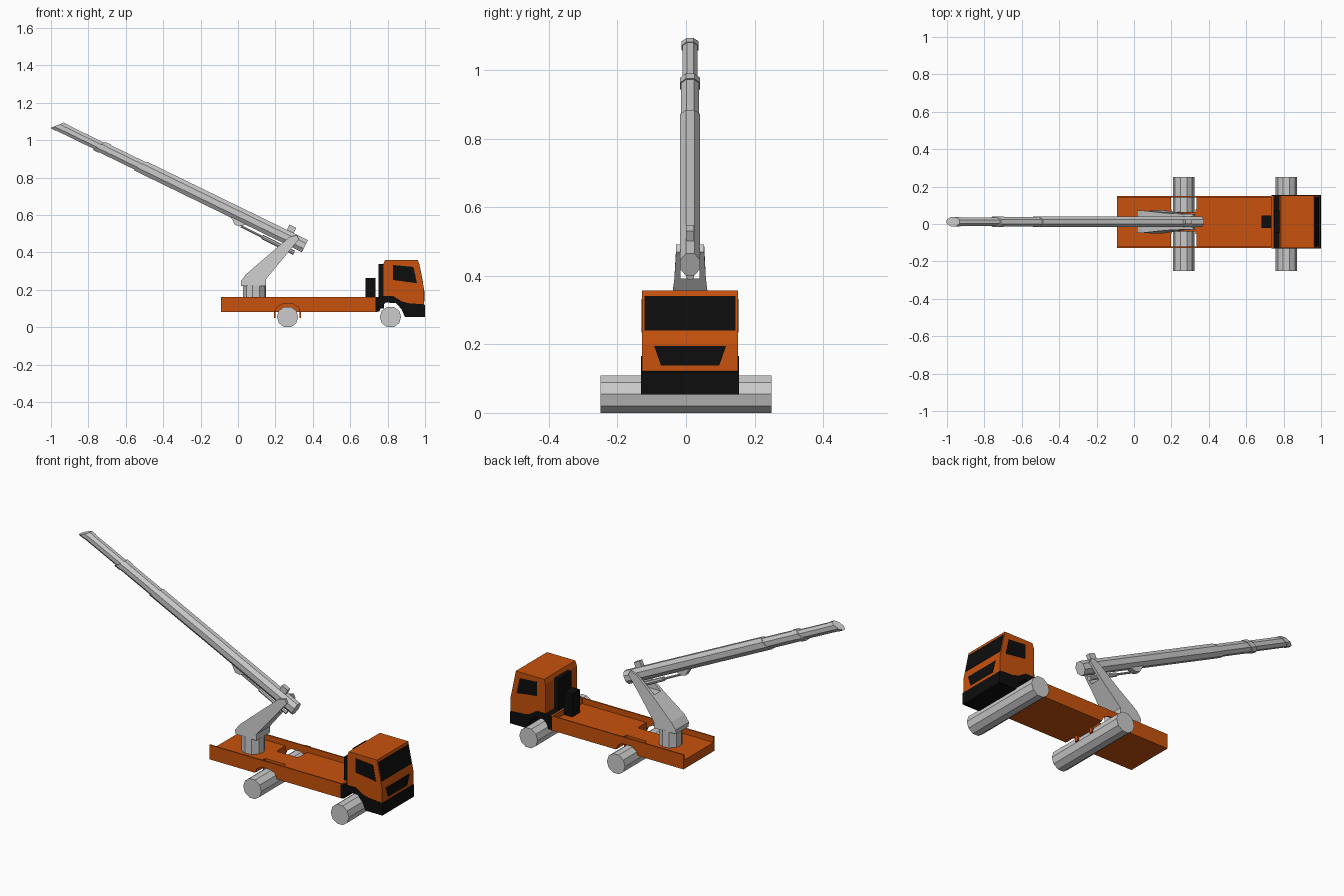
import bpy, bmesh
from math import cos, sin, pi
from mathutils import Vector

if "Cube" in bpy.data.objects:
    bpy.data.objects.remove(bpy.data.objects["Cube"])

C = 0.012  # y of the truck's centre line


def material(name, rgb):
    m = bpy.data.materials.new(name)
    m.diffuse_color = (*rgb, 1)
    m.use_nodes = True
    m.node_tree.nodes["Principled BSDF"].inputs["Base Color"].default_value = m.diffuse_color
    return m


ORANGE = material("orange_paint", (0.58, 0.085, 0.004))
BLACK = material("black_trim", (0.004, 0.004, 0.004))


def loft(name, a, b, mat=None):
    """Closed solid between two matching loops of points."""
    bm = bmesh.new()
    va = [bm.verts.new(p) for p in a]
    vb = [bm.verts.new(p) for p in b]
    n = len(a)
    bm.faces.new(va)
    bm.faces.new(vb[::-1])
    for i in range(n):
        j = (i + 1) % n
        bm.faces.new((va[i], vb[i], vb[j], va[j]))
    bmesh.ops.recalc_face_normals(bm, faces=bm.faces)
    me = bpy.data.meshes.new(name)
    bm.to_mesh(me)
    bm.free()
    ob = bpy.data.objects.new(name, me)
    bpy.context.collection.objects.link(ob)
    if mat:
        me.materials.append(mat)
    return ob


def side_prism(name, pts, y0, y1, mat=None):
    """Extrude an xz profile between two offsets from the centre line."""
    return loft(name, [(x, C + y0, z) for x, z in pts],
                [(x, C + y1, z) for x, z in pts], mat)


def box(name, x0, x1, y0, y1, z0, z1, mat=None):
    return side_prism(name, [(x0, z0), (x1, z0), (x1, z1), (x0, z1)], y0, y1, mat)


def rod(name, p, q, r, n=10, mat=None):
    p, q = Vector(p), Vector(q)
    d = (q - p).normalized()
    u = d.orthogonal().normalized()
    v = d.cross(u)
    ring = [r * (u * cos(2 * pi * i / n) + v * sin(2 * pi * i / n)) for i in range(n)]
    return loft(name, [p + o for o in ring], [q + o for o in ring], mat)


# Wheel rollers: ten-sided, running the full width
for name, x in (("rear_wheels", 0.265), ("front_wheels", 0.815)):
    ring = [(x + 0.0573 * cos(pi * i / 5), 0.0545 + 0.0573 * sin(pi * i / 5)) for i in range(10)]
    side_prism(name, ring, -0.25 - C, 0.25 - C)

# Bed floor, notched around the rear wheels
half = [(-0.09, 0.131), (0.197, 0.131), (0.197, 0.053), (0.333, 0.053), (0.333, 0.131), (0.745, 0.131)]
plan = half + [(x, -y) for x, y in reversed(half)]
loft("bed_floor", [(x, C + y, 0.08) for x, y in plan], [(x, C + y, 0.13) for x, y in plan], ORANGE)
box("bed_headboard", 0.735, 0.745, -0.131, 0.131, 0.13, 0.16, ORANGE)

# Bed side walls with wheel arches, and the flaps behind the wheels
wall = [(-0.09, 0.08), (0.195, 0.08), (0.208, 0.107), (0.235, 0.123), (0.295, 0.123), (0.322, 0.107),
        (0.335, 0.08), (0.745, 0.08), (0.745, 0.162), (-0.09, 0.162)]
for s, side in ((-1, "right"), (1, "left")):
    side_prism("bed_wall_" + side, wall, s * 0.131, s * 0.139, ORANGE)
    for x, end in ((0.197, "rear"), (0.333, "front")):
        box(f"wheel_flap_{end}_{side}", x - 0.004, x + 0.004, s * 0.045, s * 0.065, 0.05, 0.13, ORANGE)

# Cab shell
cab = [(0.775, 0.166), (0.83, 0.166), (0.875, 0.138), (0.91, 0.128), (0.995, 0.122),
       (0.995, 0.203), (0.963, 0.358), (0.785, 0.358), (0.775, 0.33)]
side_prism("cab", cab, -0.14, 0.14, ORANGE)

# Black bumper running back into the front mudguard
guard = [(0.735, 0.085), (0.735, 0.158), (0.775, 0.166), (0.83, 0.166), (0.875, 0.138), (0.91, 0.128),
         (0.995, 0.122), (0.999, 0.118), (0.999, 0.053), (0.893, 0.053), (0.875, 0.095), (0.845, 0.128),
         (0.79, 0.132), (0.765, 0.11), (0.757, 0.085)]
side_prism("bumper_and_mudguard", guard, -0.143, 0.143, BLACK)

# Cab windows and grille, thin plates laid on the shell
window = [(0.83, 0.332), (0.938, 0.322), (0.957, 0.235), (0.83, 0.252)]
for s, side in ((-1, "right"), (1, "left")):
    side_prism("side_window_" + side, window, s * 0.138, s * 0.142, BLACK)


def front_x(z):
    return 0.995 - 0.032 * max(0, z - 0.203) / 0.155


def front_plate(name, pts):
    loft(name, [(front_x(z) - 0.003, C + y, z) for y, z in pts],
         [(front_x(z) + 0.002, C + y, z) for y, z in pts], BLACK)


front_plate("windscreen", [(-0.133, 0.24), (0.133, 0.24), (0.133, 0.342), (-0.133, 0.342)])
front_plate("grille", [(-0.085, 0.138), (0.085, 0.138), (0.105, 0.195), (-0.105, 0.195)])

# Equipment behind the cab
box("cab_back_panel", 0.752, 0.78, -0.06, 0.06, 0.1, 0.337, BLACK)
box("equipment_box", 0.683, 0.735, -0.034, 0.034, 0.13, 0.262, BLACK)

# Crane column
rod("crane_column", (0.088, C, 0.125), (0.088, C, 0.225), 0.062)

# Crane mast: tapered solid body that forks around the boom
mast = [(0.015, 0.22, 0.055), (0.015, 0.245, 0.06), (0.043, 0.283, 0.06), (0.17, 0.392, 0.046),
        (0.262, 0.392, 0.046), (0.15, 0.257, 0.063), (0.15, 0.22, 0.06)]
loft("mast_body", [(x, C - h, z) for x, z, h in mast], [(x, C + h, z) for x, z, h in mast])
fork = [(0.17, 0.392, 0.046), (0.273, 0.481, 0.041), (0.315, 0.492, 0.041), (0.326, 0.47, 0.041),
        (0.262, 0.392, 0.046)]
for s, side in ((-1, "right"), (1, "left")):
    loft("mast_fork_" + side, [(x, C + s * 0.028, z) for x, z, h in fork],
         [(x, C + s * h, z) for x, z, h in fork])

# Telescopic boom: octagonal tubes along a sloping axis
ORIGIN = Vector((0.358, C, 0.433))
ALONG = Vector((-0.899, 0, 0.438))
UP = Vector((0.438, 0, 0.899))
SIDE = Vector((0, 1, 0))


def tube(name, s0, s1, w, h, slant0=0.0, slant1=0.0):
    c = 0.42
    prof = [(w, -h * c), (w, h * c), (w * c, h), (-w * c, h),
            (-w, h * c), (-w, -h * c), (-w * c, -h), (w * c, -h)]

    def loop(s, slant):
        return [ORIGIN + ALONG * (s - slant * v / h) + SIDE * u + UP * v for u, v in prof]
    loft(name, loop(s0, slant0), loop(s1, slant1))


tube("boom_outer", 0.0, 0.98, 0.029, 0.036, 0, 0.022)
tube("boom_middle", 0.9, 1.215, 0.026, 0.031, 0, 0.02)
tube("boom_middle_collar", 1.19, 1.225, 0.029, 0.034, 0.02, 0.02)
tube("boom_inner", 1.15, 1.475, 0.022, 0.027, 0, 0.024)
tube("boom_tip_collar", 1.445, 1.474, 0.0245, 0.029, 0.022, 0.024)


def axis_prism(name, pts, hw):
    """Profile given as (distance along boom, height above its axis)."""
    p = [ORIGIN + ALONG * s + UP * v for s, v in pts]
    loft(name, [q - SIDE * hw for q in p], [q + SIDE * hw for q in p])


# Block above the pivot and lug below the boom
axis_prism("boom_top_block", [(0.085, 0.03), (0.125, 0.03), (0.125, 0.068), (0.085, 0.068)], 0.012)
axis_prism("boom_lug", [(0.33, -0.03), (0.36, -0.057), (0.385, -0.062), (0.43, -0.03)], 0.015)

# Lifting cylinder
rod("lift_rod", (0.015, C, 0.54), (0.16, C, 0.468), 0.006, 8)
rod("lift_cylinder", (0.13, C, 0.483), (0.3, C, 0.398), 0.012, 8)
